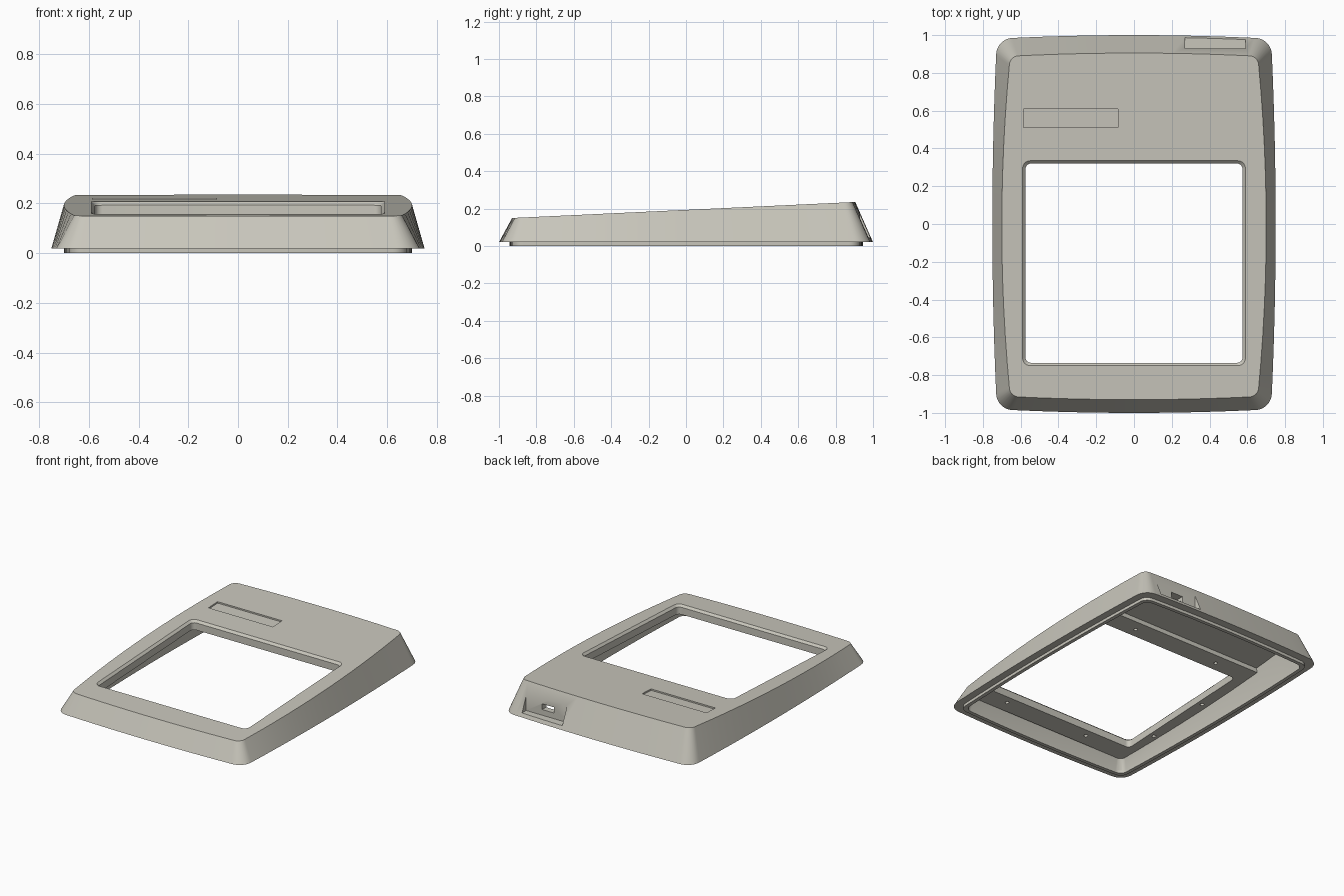
import bpy, bmesh, math

if "Cube" in bpy.data.objects:
    bpy.data.objects.remove(bpy.data.objects["Cube"])

SLOPE = 0.0467


def deck(y, off=0.0):
    """Height of the sloping top face, moved by off."""
    return 0.15 + SLOPE * (y + 0.92) + off


def outline(wm, wc, hm, hc, r, cy=0.0, n=12, k=8):
    """Rounded rectangle whose sides bulge from wc/hc at corners to wm/hm."""
    pts = []
    cx, ch = wc - r, hc - r
    for q in range(4):
        sx, sy = ((1, 1), (-1, 1), (-1, -1), (1, -1))[q]
        for i in range(k + 1):
            a = math.pi / 2 * (q + i / k)
            pts.append((sx * cx + r * math.cos(a), sy * ch + r * math.sin(a)))
        for i in range(1, n):
            t = 1 - 2 * i / n
            b = 1 - t * t
            if q % 2 == 0:
                pts.append((sx * t * cx, sy * (hc + (hm - hc) * b)))
            else:
                pts.append((sx * (wc + (wm - wc) * b), sy * t * ch))
    return [(x, y + cy) for x, y in pts]


def rect(x0, x1, y0, y1, r=0.0):
    """Plain or rounded rectangle."""
    if r == 0:
        return [(x1, y1), (x0, y1), (x0, y0), (x1, y0)]
    cx, w, h = (x0 + x1) / 2, (x1 - x0) / 2, (y1 - y0) / 2
    return [(x + cx, y) for x, y in outline(w, w, h, h, r, (y0 + y1) / 2, 1, 6)]


def flat(pts, z):
    return [(x, y, z) for x, y in pts]


def sloped(pts, off):
    return [(x, y, deck(y, off)) for x, y in pts]


def loft(name, rings):
    """Closed solid through rings that share one point count."""
    bm = bmesh.new()
    vs = [[bm.verts.new(p) for p in ring] for ring in rings]
    n = len(vs[0])
    for a, b in zip(vs, vs[1:]):
        for i in range(n):
            j = (i + 1) % n
            bm.faces.new((a[i], a[j], b[j], b[i]))
    bm.faces.new(vs[0])
    bm.faces.new(vs[-1])
    bmesh.ops.recalc_face_normals(bm, faces=bm.faces)
    me = bpy.data.meshes.new(name)
    bm.to_mesh(me)
    bm.free()
    ob = bpy.data.objects.new(name, me)
    bpy.context.collection.objects.link(ob)
    return ob


def box(name, x0, x1, y0, y1, z0, z1):
    p = rect(x0, x1, y0, y1)
    return loft(name, [flat(p, z0), flat(p, z1)])


def combine(target, tool, op):
    mod = target.modifiers.new(tool.name, 'BOOLEAN')
    mod.operation, mod.object, mod.solver = op, tool, 'EXACT'
    bpy.context.view_layer.objects.active = target
    bpy.ops.object.modifier_apply(modifier=mod.name)
    bpy.data.objects.remove(tool)


# Hollow shell: top edge, rim, locating lip, inner wall, ceiling
lip_in = outline(0.675, 0.655, 0.92, 0.905, 0.05)
lip_out = outline(0.70, 0.68, 0.945, 0.93, 0.06)
housing = loft("housing", [
    sloped(outline(0.70, 0.66, 0.9175, 0.903, 0.05, -0.0125), 0),
    flat(outline(0.75, 0.73, 1.0, 0.985, 0.09), 0.02),
    flat(lip_out, 0.02), flat(lip_out, 0), flat(lip_in, 0), flat(lip_in, 0.02),
    sloped(outline(0.65, 0.62, 0.865, 0.85, 0.035, -0.0125), -0.035),
])

# Thicker pad around the window
p = rect(-0.655, 0.655, -0.875, 0.46)
combine(housing, loft("window_pad", [sloped(p, -0.065), sloped(p, -0.02)]), 'UNION')

# Window with a chamfered top edge
inner = rect(-0.575, 0.575, -0.735, 0.32, 0.03)
outer = rect(-0.59, 0.59, -0.75, 0.335, 0.04)
wide = rect(-0.605, 0.605, -0.765, 0.35, 0.05)
combine(housing, loft("window_cutter", [
    flat(inner, -0.1), sloped(inner, -0.015), sloped(outer, 0), sloped(wide, 0.015)]),
    'DIFFERENCE')

# Shallow label recess behind the window
p = rect(-0.586, -0.086, 0.51, 0.61)
combine(housing, loft("label_cutter", [sloped(p, -0.01), sloped(p, 0.03)]), 'DIFFERENCE')

# Connector pocket and port in the back wall
combine(housing, box("pocket_cutter", 0.27, 0.59, 0.93, 1.1, 0.045, 0.2), 'DIFFERENCE')
combine(housing, box("port_cutter", 0.375, 0.465, 0.8, 1.1, 0.085, 0.125), 'DIFFERENCE')

# Blind screw holes under the pad
spots = [(0.40, -0.79), (-0.26, -0.79), (0.31, 0.385), (-0.36, 0.385)]
spots += [(s * 0.612, y) for s in (-1, 1) for y in (-0.05, -0.53)]
for x, y in spots:
    c = [(x + 0.013 * math.cos(i * math.pi / 6), y + 0.013 * math.sin(i * math.pi / 6))
         for i in range(12)]
    combine(housing, loft("screw_cutter", [sloped(c, -0.09), sloped(c, -0.03)]), 'DIFFERENCE')

# Colour and shading
mat = bpy.data.materials.new("warm_grey")
mat.diffuse_color = (0.58, 0.565, 0.50, 1)
mat.use_nodes = True
mat.node_tree.nodes["Principled BSDF"].inputs["Base Color"].default_value = mat.diffuse_color
housing.data.materials.clear()
housing.data.materials.append(mat)
for f in housing.data.polygons:
    f.material_index = 0
bpy.ops.object.select_all(action='DESELECT')
housing.select_set(True)
bpy.context.view_layer.objects.active = housing
bpy.ops.object.shade_smooth_by_angle(angle=math.radians(25))
